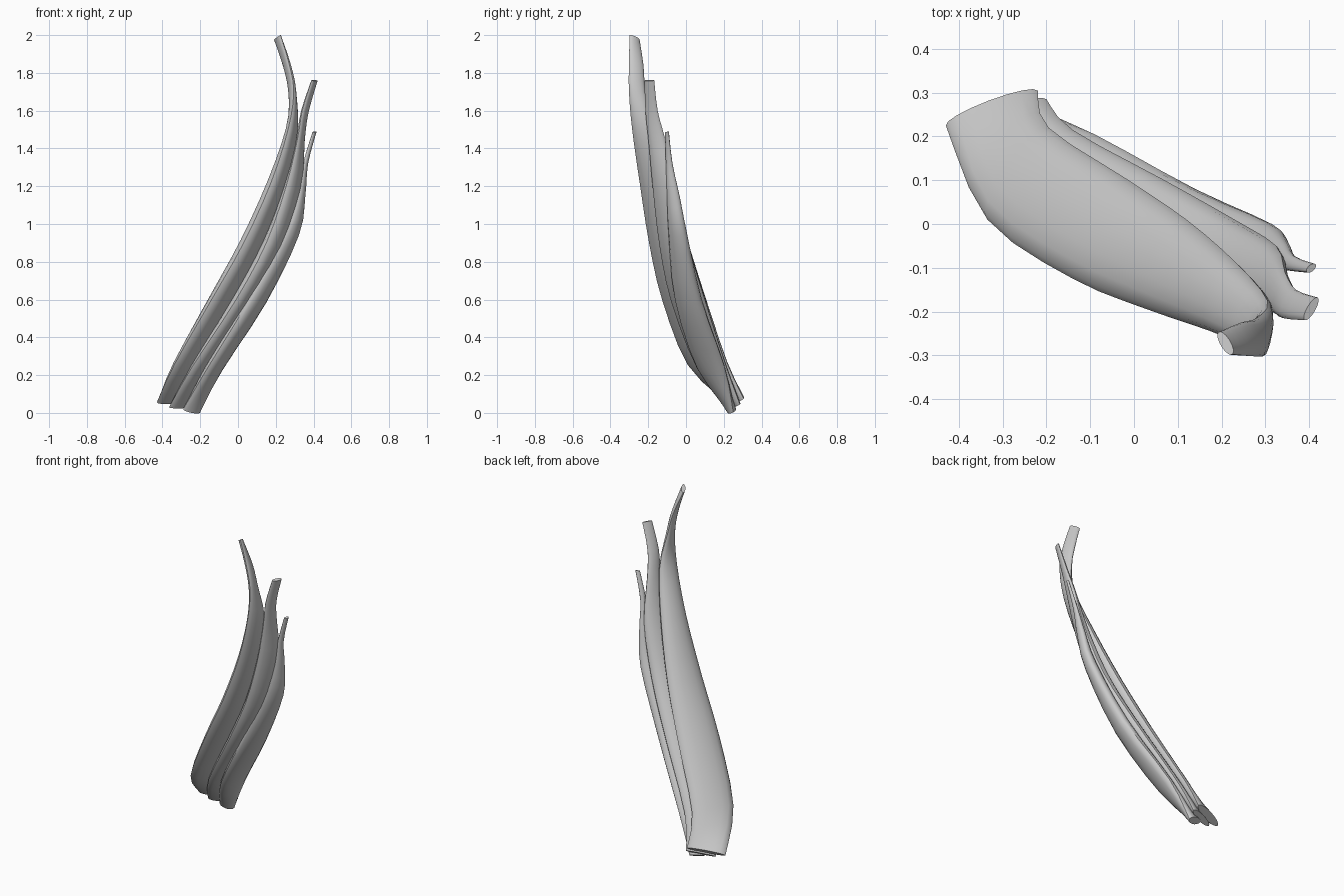
import bpy, bmesh, math
from mathutils import Vector

if "Cube" in bpy.data.objects:
    bpy.data.objects.remove(bpy.data.objects["Cube"])

SIDES = 16


def spline(rows, steps):
    """Catmull-Rom interpolation through rows of numbers."""
    out = []
    for i in range(len(rows) - 1):
        a, b = rows[max(i - 1, 0)], rows[i]
        c, d = rows[i + 1], rows[min(i + 2, len(rows) - 1)]
        for s in range(steps):
            t = s / steps
            out.append([0.5 * (2 * q + (r - p) * t + (2 * p - 5 * q + 4 * r - u) * t * t
                               + (3 * q - p - 3 * r + u) * t ** 3)
                        for p, q, r, u in zip(a, b, c, d)])
    out.append(list(rows[-1]))
    return out


def strand(name, rows):
    """Flattened tube. Row: front edge x,y,z, back edge x,y,z, thickness."""
    rings = spline(rows, 3)
    e1 = [Vector(r[:3]) for r in rings]
    e2 = [Vector(r[3:6]) for r in rings]
    mid = [(a + b) / 2 for a, b in zip(e1, e2)]
    bm = bmesh.new()
    loops = []
    for i, r in enumerate(rings):
        tangent = mid[min(i + 1, len(mid) - 1)] - mid[max(i - 1, 0)]
        half = (e2[i] - e1[i]) / 2
        normal = half.cross(tangent).normalized() * r[6] / 2
        loops.append([bm.verts.new(mid[i] + half * math.cos(a) + normal * math.sin(a))
                      for a in (2 * math.pi * k / SIDES for k in range(SIDES))])
    for lo, hi in zip(loops, loops[1:]):
        for k in range(SIDES):
            n = (k + 1) % SIDES
            bm.faces.new((lo[k], lo[n], hi[n], hi[k]))
    bm.faces.new(loops[0][::-1])
    bm.faces.new(loops[-1])
    bmesh.ops.recalc_face_normals(bm, faces=bm.faces)
    mesh = bpy.data.meshes.new(name)
    bm.to_mesh(mesh)
    bm.free()
    ob = bpy.data.objects.new(name, mesh)
    bpy.context.collection.objects.link(ob)
    bpy.ops.object.select_all(action='DESELECT')
    ob.select_set(True)
    bpy.context.view_layer.objects.active = ob
    bpy.ops.object.shade_smooth_by_angle(angle=math.radians(40))


# Longest, widest strand at the back left
strand("long_strand", [
    (-.43, .225, .055, -.22, .305, .075, .05),
    (-.335, .01, .26, -.195, .22, .26, .08),
    (-.14, -.125, .60, -.02, .105, .60, .10),
    (.03, -.195, .90, .12, .01, .90, .10),
    (.175, -.245, 1.22, .235, -.09, 1.22, .085),
    (.265, -.285, 1.50, .305, -.175, 1.50, .055),
    (.295, -.302, 1.70, .28, -.215, 1.70, .04),
    (.27, -.302, 1.85, .245, -.225, 1.84, .035),
    (.225, -.298, 2.00, .193, -.247, 1.975, .025),
])

# Middle strand
strand("middle_strand", [
    (-.365, .225, .03, -.20, .285, .045, .04),
    (-.245, .06, .24, -.14, .215, .24, .07),
    (-.01, -.08, .60, .07, .10, .60, .09),
    (.15, -.14, .90, .23, .01, .90, .09),
    (.255, -.175, 1.20, .325, -.05, 1.20, .07),
    (.315, -.20, 1.45, .345, -.11, 1.45, .04),
    (.34, -.215, 1.60, .37, -.15, 1.60, .03),
    (.39, -.22, 1.76, .42, -.168, 1.76, .02),
])

# Shortest strand at the front right
strand("short_strand", [
    (-.29, .235, .02, -.20, .25, .003, .05),
    (-.16, .06, .24, -.09, .205, .24, .07),
    (.06, -.055, .60, .14, .08, .60, .085),
    (.245, -.088, .95, .315, .0, .95, .07),
    (.32, -.10, 1.15, .345, -.035, 1.15, .045),
    (.35, -.106, 1.32, .365, -.072, 1.32, .025),
    (.395, -.110, 1.485, .415, -.092, 1.49, .015),
])
